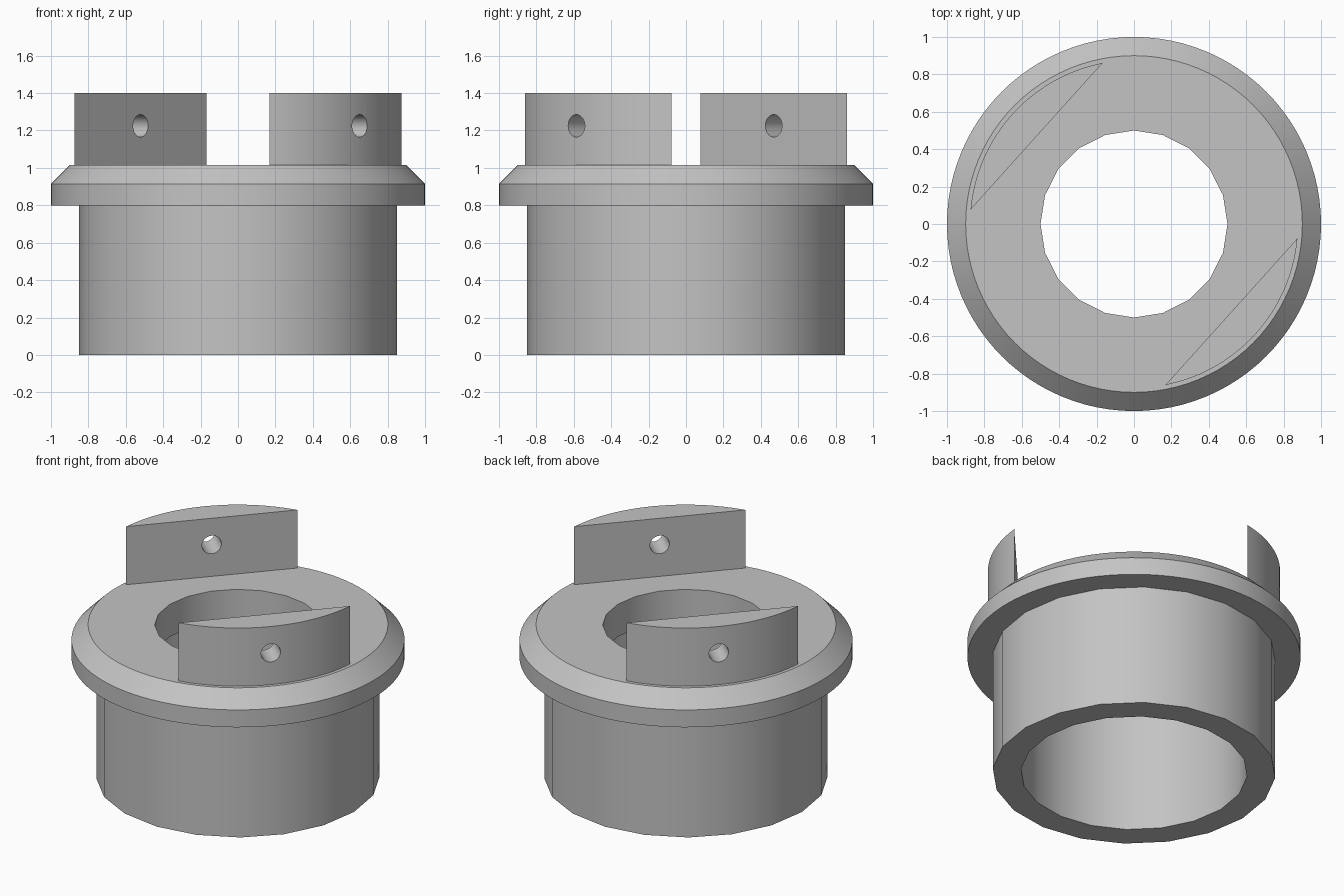
import bpy, bmesh
from math import cos, sin, pi, radians, acos

if "Cube" in bpy.data.objects:
    bpy.data.objects.remove(bpy.data.objects["Cube"], do_unlink=True)

# Single plain grey
grey = bpy.data.materials.new("plain_grey")
grey.use_nodes = True
colour = (0.55, 0.55, 0.55, 1)
grey.diffuse_color = colour
grey.node_tree.nodes["Principled BSDF"].inputs["Base Color"].default_value = colour


def finish(name, bm):
    bmesh.ops.recalc_face_normals(bm, faces=bm.faces)
    mesh = bpy.data.meshes.new(name)
    bm.to_mesh(mesh)
    bm.free()
    mesh.materials.append(grey)
    obj = bpy.data.objects.new(name, mesh)
    bpy.context.collection.objects.link(obj)
    return obj


def lathe(name, profile, sides, capped):
    """Turn (radius, height) points around z, optionally closing both ends."""
    bm = bmesh.new()
    rings = [[bm.verts.new((r * cos(2 * pi * i / sides), r * sin(2 * pi * i / sides), z))
              for i in range(sides)] for r, z in profile]
    for a, b in zip(rings, rings[1:]):
        for i in range(sides):
            j = (i + 1) % sides
            bm.faces.new((a[i], a[j], b[j], b[i]))
    if capped:
        bm.faces.new(rings[0])
        bm.faces.new(rings[-1])
    return finish(name, bm)


def activate(obj):
    bpy.ops.object.select_all(action='DESELECT')
    obj.select_set(True)
    bpy.context.view_layer.objects.active = obj


def cut(obj, cutter):
    mod = obj.modifiers.new("cut", 'BOOLEAN')
    mod.operation = 'DIFFERENCE'
    mod.solver = 'EXACT'
    mod.object = cutter
    activate(obj)
    bpy.ops.object.modifier_apply(modifier=mod.name)
    bpy.data.objects.remove(cutter, do_unlink=True)


def smooth(obj):
    activate(obj)
    bpy.ops.object.shade_smooth_by_angle(angle=radians(30))


# Lower sleeve: coarse tube, open where it meets the collar
smooth(lathe("sleeve", [(0.85, 0.8), (0.85, 0), (0.68, 0), (0.68, 0.8)], 20, False))

# Chamfered collar with a narrower bore
collar = lathe("collar", [(1, 0.8), (1, 0.915), (0.9, 1.015)], 96, True)
cut(collar, lathe("bore_cutter", [(0.5, 0.5), (0.5, 1.3)], 20, True))
smooth(collar)

# Two upright lugs: circle segments, each with a radial pin hole
RADIUS, CHORD, STEPS = 0.877, 0.701, 24
half = acos(CHORD / RADIUS)
for name, angle in (("front_lug", radians(-42)), ("back_lug", radians(138))):
    bm = bmesh.new()
    arc = [angle - half + 2 * half * i / STEPS for i in range(STEPS + 1)]
    base = bm.faces.new([bm.verts.new((RADIUS * cos(a), RADIUS * sin(a), 1.014)) for a in arc])
    top = bmesh.ops.extrude_face_region(bm, geom=[base])["geom"]
    bmesh.ops.translate(bm, vec=(0, 0, 0.386),
                        verts=[v for v in top if isinstance(v, bmesh.types.BMVert)])
    lug = finish(name, bm)
    pin = lathe("pin_cutter", [(0.06, -0.3), (0.06, 0.3)], 32, True)
    pin.rotation_euler = (0, pi / 2, angle)
    pin.location = (0.8 * cos(angle), 0.8 * sin(angle), 1.225)
    bpy.context.view_layer.update()
    cut(lug, pin)
    smooth(lug)
